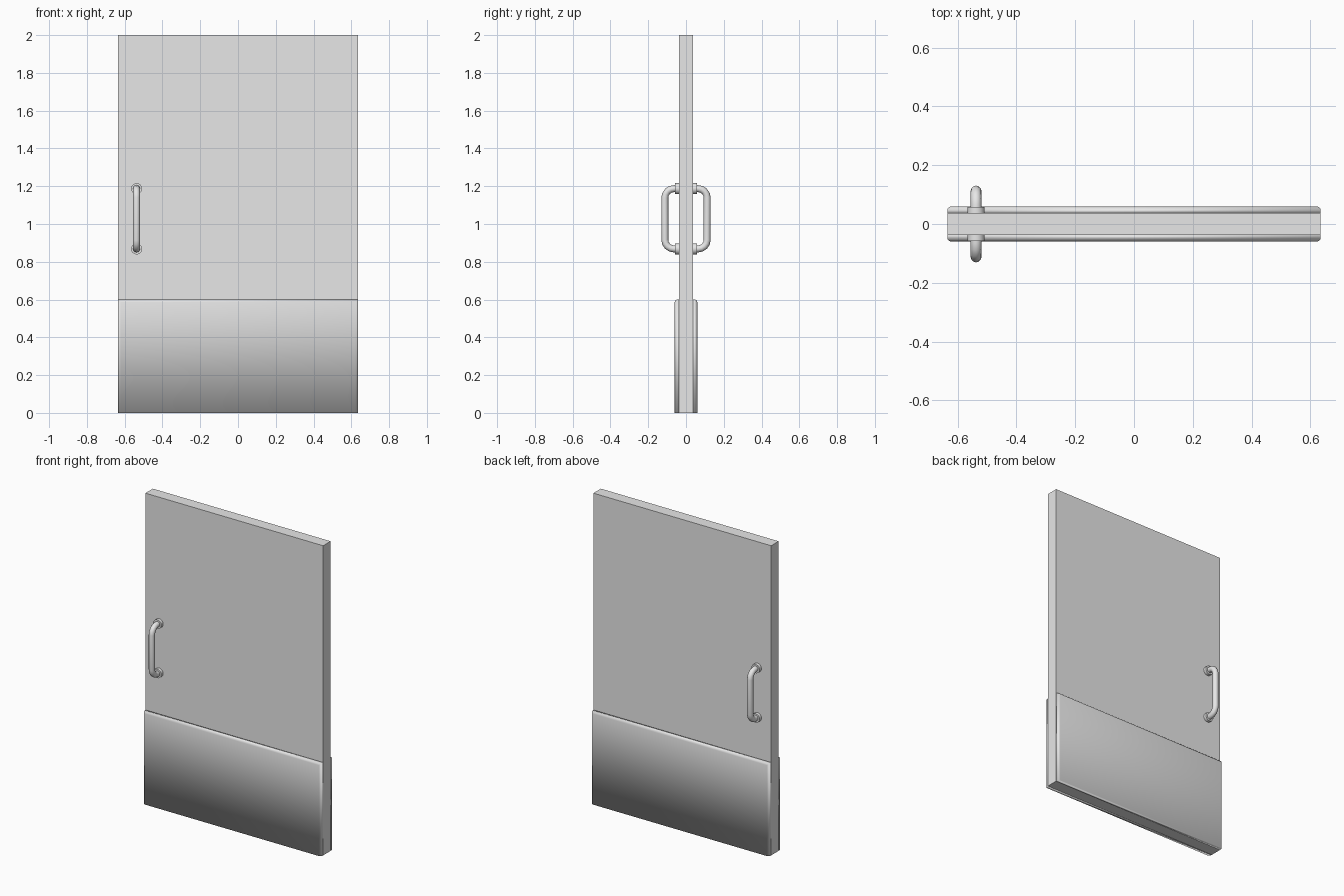
import bpy
import bmesh
import math
from mathutils import Matrix, Vector

cube = bpy.data.objects.get("Cube")
if cube:
    bpy.data.objects.remove(cube, do_unlink=True)

HALF_W, HALF_T, HEIGHT = 0.635, 0.038, 2.0
PLATE_H, PLATE_Y = 0.6, 0.06
HANDLE_X, GRIP_Y, LOW_Z, HIGH_Z = -0.537, 0.112, 0.868, 1.187

grey = bpy.data.materials.new("plain grey")
grey.use_nodes = True
grey.diffuse_color = (0.8, 0.8, 0.8, 1)
grey.node_tree.nodes["Principled BSDF"].inputs["Base Color"].default_value = (0.8, 0.8, 0.8, 1)


def add_mesh(name, bm, smooth=False):
    bmesh.ops.recalc_face_normals(bm, faces=bm.faces)
    for face in bm.faces:
        face.smooth = smooth
    mesh = bpy.data.meshes.new(name)
    bm.to_mesh(mesh)
    bm.free()
    mesh.materials.append(grey)
    obj = bpy.data.objects.new(name, mesh)
    bpy.context.collection.objects.link(obj)
    return obj


def box(low, high):
    bm = bmesh.new()
    low, high = Vector(low), Vector(high)
    size = Matrix.Diagonal((*(high - low), 1))
    bmesh.ops.create_cube(bm, size=1, matrix=Matrix.Translation((low + high) / 2) @ size)
    return bm


def kick_plate(name, side):
    ys = sorted((side * HALF_T, side * PLATE_Y))
    bm = box((-HALF_W, ys[0], 0), (HALF_W, ys[1], PLATE_H))
    # Round the outer rim along the top and both ends
    rim = [e for e in bm.edges
           if all(abs(v.co.y) > HALF_T + 0.01 for v in e.verts)
           and any(v.co.z > 0.1 for v in e.verts)]
    bmesh.ops.bevel(bm, geom=rim, offset=0.014, segments=3, profile=0.5, affect='EDGES')
    add_mesh(name, bm, smooth=True)


def handle(name, side):
    # Grip path with rounded corners
    bend = 0.048
    points = [(HALF_T, HIGH_Z)]
    for z, start in ((HIGH_Z - bend, 90), (LOW_Z + bend, 0)):
        for i in range(5):
            a = math.radians(start - i * 22.5)
            points.append((GRIP_Y - bend + bend * math.cos(a), z + bend * math.sin(a)))
    points.append((HALF_T, LOW_Z))

    curve = bpy.data.curves.new(name, 'CURVE')
    curve.dimensions = '3D'
    curve.bevel_depth = 0.0185
    curve.bevel_resolution = 4
    curve.use_fill_caps = True
    spline = curve.splines.new('POLY')
    spline.points.add(len(points) - 1)
    for p, (y, z) in zip(spline.points, points):
        p.co = (HANDLE_X, side * y, z, 1)
    spline.use_smooth = True
    curve.materials.append(grey)
    grip = bpy.data.objects.new(name + "_grip", curve)
    bpy.context.collection.objects.link(grip)
    bpy.ops.object.select_all(action='DESELECT')
    grip.select_set(True)
    bpy.context.view_layer.objects.active = grip
    bpy.ops.object.convert(target='MESH')
    bpy.ops.object.shade_smooth_by_angle(angle=math.radians(50))

    # Round mounting collars
    for label, z in (("upper", HIGH_Z), ("lower", LOW_Z)):
        bm = bmesh.new()
        place = Matrix.Translation((HANDLE_X, side * 0.0475, z)) @ Matrix.Rotation(math.pi / 2, 4, 'X')
        bmesh.ops.create_cone(bm, cap_ends=True, segments=24, radius1=0.029,
                              radius2=0.029, depth=0.021, matrix=place)
        collar = add_mesh(f"{name}_{label}_collar", bm)
        bpy.ops.object.select_all(action='DESELECT')
        collar.select_set(True)
        bpy.context.view_layer.objects.active = collar
        bpy.ops.object.shade_smooth_by_angle(angle=math.radians(40))


# Door leaf
add_mesh("door_panel", box((-HALF_W, -HALF_T, 0), (HALF_W, HALF_T, HEIGHT)))

# Matching hardware on both faces
for word, side in (("front", -1), ("back", 1)):
    kick_plate(word + "_kick_plate", side)
    handle(word + "_handle", side)
